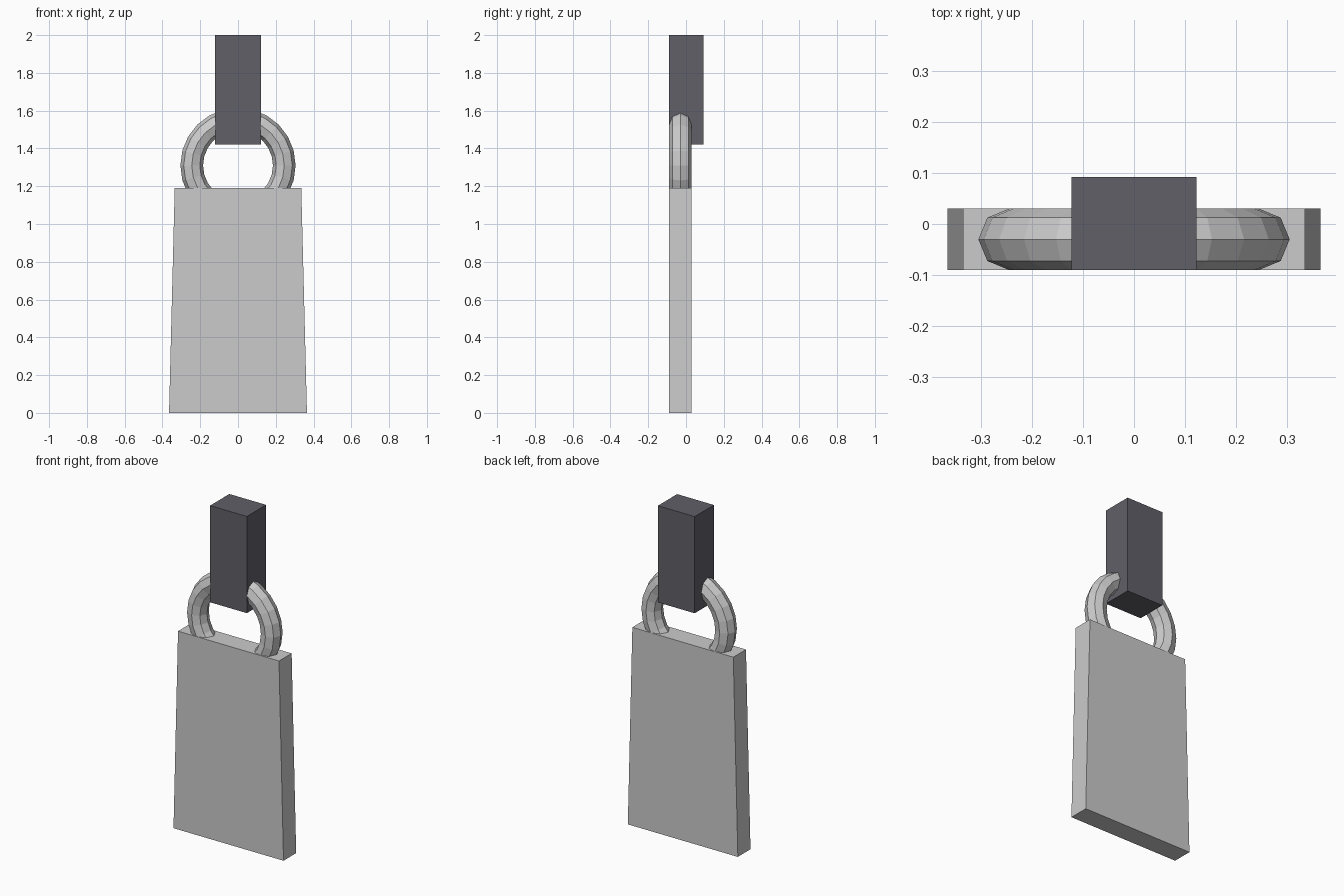
import bpy, bmesh
from math import pi

if "Cube" in bpy.data.objects:
    bpy.data.objects.remove(bpy.data.objects["Cube"])


def block(name, z0, z1, hx0, hx1, y0, y1, color=None):
    """Box whose half width goes from hx0 (bottom) to hx1 (top)."""
    bm = bmesh.new()
    bmesh.ops.create_cube(bm, size=2)
    for v in bm.verts:
        top = v.co.z > 0
        v.co.x *= hx1 if top else hx0
        v.co.y = y1 if v.co.y > 0 else y0
        v.co.z = z1 if top else z0
    me = bpy.data.meshes.new(name)
    bm.to_mesh(me)
    bm.free()
    ob = bpy.data.objects.new(name, me)
    bpy.context.collection.objects.link(ob)
    if color:
        mat = bpy.data.materials.new(name + "_material")
        mat.diffuse_color = color
        mat.use_nodes = True
        mat.node_tree.nodes["Principled BSDF"].inputs["Base Color"].default_value = mat.diffuse_color
        me.materials.append(mat)
    return ob


# tapered hanging plate
block("plate", 0, 1.19, 0.365, 0.335, -0.09, 0.03)

# dark strap block holding the ring
block("strap", 1.42, 2.0, 0.122, 0.122, -0.09, 0.092, (0.12, 0.115, 0.14, 1))

# ring sunk into the plate and strap
bpy.ops.mesh.primitive_torus_add(
    major_segments=24, minor_segments=8, major_radius=0.245, minor_radius=0.06,
    location=(0, -0.03, 1.31), rotation=(pi / 2, 0, 0))
bpy.context.object.name = "ring"
